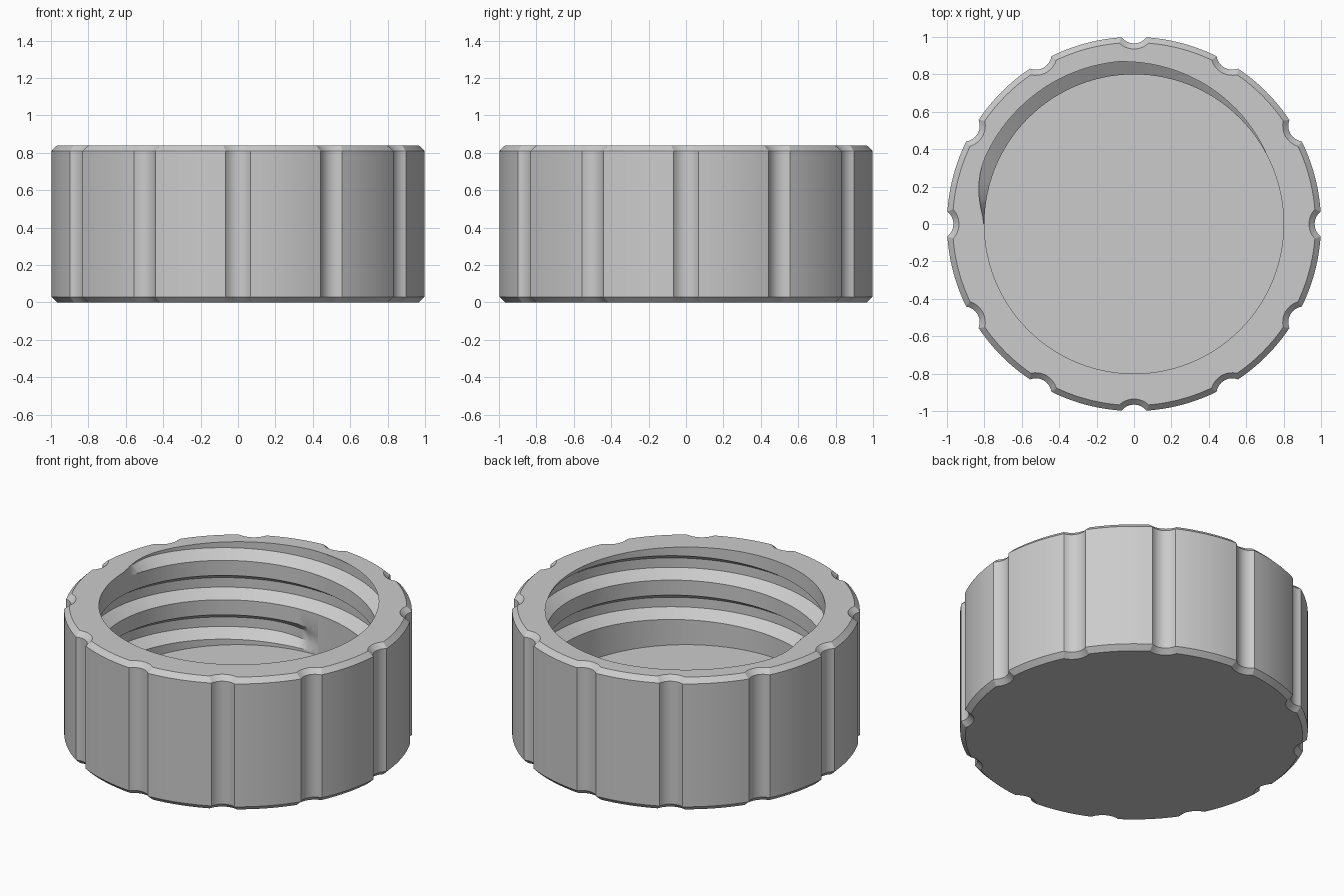
import bpy
import bmesh
from math import acos, asin, cos, sin, pi, radians

HEIGHT, FLOOR, BORE, CHAMFER = 0.84, 0.22, 0.80, 0.03
GRIPS = 12

cube = bpy.data.objects.get("Cube")
if cube:
    bpy.data.objects.remove(cube, do_unlink=True)

grey = bpy.data.materials.new("grey_plastic")
grey.use_nodes = True
grey.diffuse_color = (0.6, 0.6, 0.6, 1)
grey.node_tree.nodes["Principled BSDF"].inputs["Base Color"].default_value = (0.6, 0.6, 0.6, 1)


def loft(name, rings):
    """Skin a list of equal closed rings and cap both ends."""
    bm = bmesh.new()
    loops = [[bm.verts.new(p) for p in ring] for ring in rings]
    n = len(loops[0])
    for a, b in zip(loops, loops[1:]):
        for i in range(n):
            j = (i + 1) % n
            bm.faces.new((a[i], a[j], b[j], b[i]))
    bm.faces.new(loops[0])
    bm.faces.new(loops[-1])
    bmesh.ops.recalc_face_normals(bm, faces=bm.faces)
    mesh = bpy.data.meshes.new(name)
    bm.to_mesh(mesh)
    bm.free()
    mesh.materials.append(grey)
    obj = bpy.data.objects.new(name, mesh)
    bpy.context.collection.objects.link(obj)
    return obj


def scalloped_ring(z, inset):
    """Circle with rounded grip notches, offset inwards by inset."""
    centre, big, small = 1.05, 1 - inset, 0.0845 + inset
    half = acos((big**2 + centre**2 - small**2) / (2 * big * centre))
    sweep = asin(big * sin(half) / small)
    points = []
    for k in range(GRIPS):
        base = 2 * pi * k / GRIPS
        for i in range(9):
            t = sweep * (i / 4 - 1)
            x, y = centre - small * cos(t), small * sin(t)
            points.append((x * cos(base) - y * sin(base), x * sin(base) + y * cos(base), z))
        for i in range(1, 10):
            t = base + half + (2 * pi / GRIPS - 2 * half) * i / 10
            points.append((big * cos(t), big * sin(t), z))
    return points


def circle(radius, z, count=120):
    return [(radius * cos(2 * pi * i / count), radius * sin(2 * pi * i / count), z)
            for i in range(count)]


def thread_rings(start=90, end=900, step=3, pitch=0.25, first_z=0.306):
    """Trapezoid groove profile along a helix, fading out at both ends."""
    rings = []
    for deg in range(start, end + 1, step):
        near_end = min(deg - start, end - deg)
        fade = max(0.1, sin(pi / 2 * min(1, near_end / 25)))
        deep = 0.796 + 0.076 * fade
        z = first_z + pitch * (deg - start) / 360
        a = radians(deg)
        profile = ((0.76, -0.08), (0.796, -0.08), (deep, -0.03),
                   (deep, 0.03), (0.796, 0.08), (0.76, 0.08))
        rings.append([(r * cos(a), r * sin(a), z + dz) for r, dz in profile])
    return rings


# Outer shell with grip notches and chamfered rims
cap = loft("screw_cap", [scalloped_ring(0, CHAMFER), scalloped_ring(CHAMFER, 0),
                         scalloped_ring(HEIGHT - CHAMFER, 0), scalloped_ring(HEIGHT, CHAMFER)])

# Hollow out the bore, then the internal thread
cutters = [loft("bore_cutter", [circle(BORE, FLOOR), circle(BORE, 1.2)]),
           loft("thread_cutter", thread_rings())]
bpy.ops.object.select_all(action="DESELECT")
bpy.context.view_layer.objects.active = cap
cap.select_set(True)
for cutter in cutters:
    cutter.hide_render = True
    mod = cap.modifiers.new(cutter.name, "BOOLEAN")
    mod.operation, mod.solver, mod.object = "DIFFERENCE", "EXACT", cutter
    bpy.ops.object.modifier_apply(modifier=mod.name)
    bpy.data.objects.remove(cutter, do_unlink=True)

bpy.ops.object.shade_smooth_by_angle(angle=radians(28))
